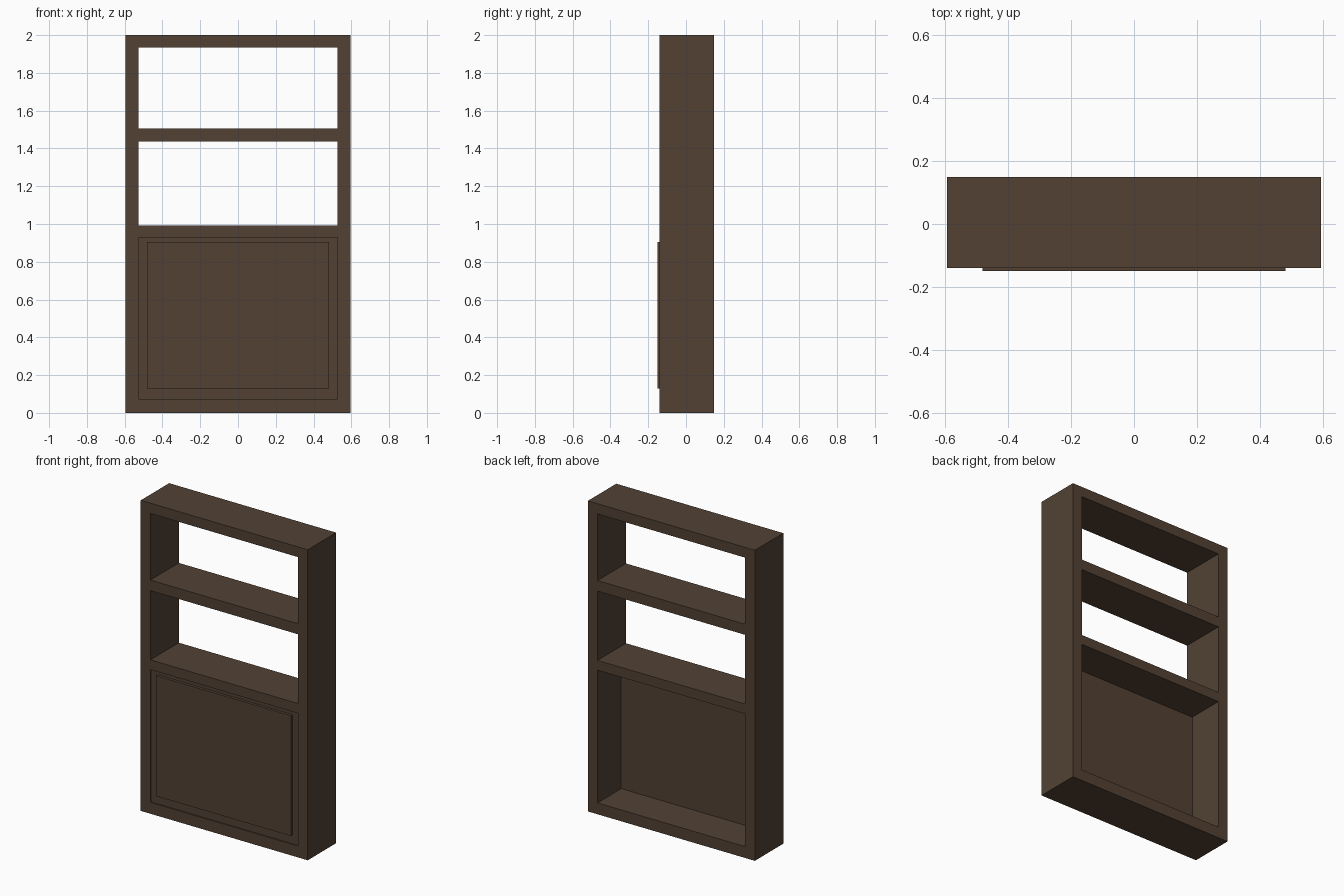
import bpy, bmesh

if "Cube" in bpy.data.objects:
    bpy.data.objects.remove(bpy.data.objects["Cube"])

wood = bpy.data.materials.new("dark brown wood")
wood.diffuse_color = (0.084, 0.053, 0.034, 1)
wood.use_nodes = True
wood.node_tree.nodes["Principled BSDF"].inputs["Base Color"].default_value = wood.diffuse_color


def finish(name, bm):
    bmesh.ops.recalc_face_normals(bm, faces=bm.faces)
    me = bpy.data.meshes.new(name)
    bm.to_mesh(me)
    bm.free()
    me.materials.append(wood)
    ob = bpy.data.objects.new(name, me)
    bpy.context.collection.objects.link(ob)
    return ob


def box(name, x, y, z):
    bm = bmesh.new()
    bmesh.ops.create_cube(bm, size=1)
    for v in bm.verts:
        v.co = [r[0] + (c + 0.5) * (r[1] - r[0]) for c, r in zip(v.co, (x, y, z))]
    return finish(name, bm)


# Bookcase frame: one solid with three through openings between posts and shelves
FRONT, BACK = -0.14, 0.149
xs = [-0.595, -0.526, 0.526, 0.595]
zs = [0, 0.073, 0.928, 0.991, 1.437, 1.505, 1.934, 2.0]
bm = bmesh.new()
grid = [[bm.verts.new((x, FRONT, z)) for x in xs] for z in zs]
for j in range(len(zs) - 1):
    for i in range(3):
        if i == 1 and j % 2 == 1:
            continue  # opening
        bm.faces.new((grid[j][i], grid[j][i + 1], grid[j + 1][i + 1], grid[j + 1][i]))
ext = bmesh.ops.extrude_face_region(bm, geom=bm.faces[:], use_keep_orig=True)
for g in ext["geom"]:
    if isinstance(g, bmesh.types.BMVert):
        g.co.y = BACK
finish("bookcase_frame", bm)

# Cabinet door set just behind the frame front, with a raised centre panel
box("cabinet_door", (-0.526, 0.526), (-0.132, -0.092), (0.073, 0.928))
box("raised_door_panel", (-0.481, 0.481), (-0.15, -0.13), (0.13, 0.905))
